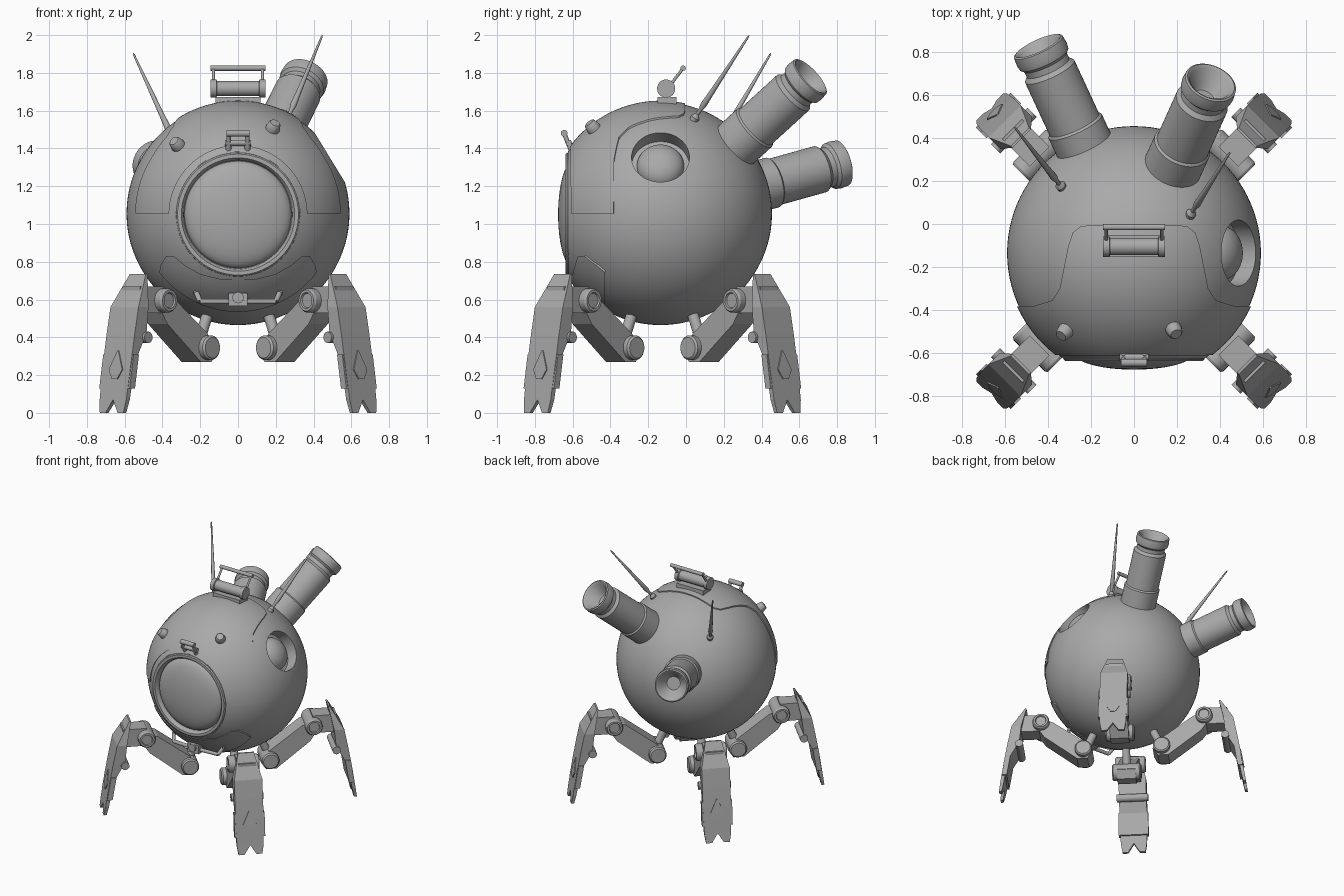
import bpy, bmesh, math
from mathutils import Vector, Matrix

if "Cube" in bpy.data.objects:
    bpy.data.objects.remove(bpy.data.objects["Cube"])

grey = bpy.data.materials.new("plain_grey")
grey.use_nodes = True
grey.diffuse_color = (0.4, 0.4, 0.4, 1)
grey.node_tree.nodes["Principled BSDF"].inputs["Base Color"].default_value = (0.4, 0.4, 0.4, 1)

CENTRE = Vector((0, -0.135, 1.055))
R = 0.59


def finish(name, bm, matrix=None, smooth=True):
    bmesh.ops.remove_doubles(bm, verts=bm.verts, dist=1e-5)
    bmesh.ops.recalc_face_normals(bm, faces=bm.faces)
    if matrix:
        bm.transform(matrix)
    me = bpy.data.meshes.new(name)
    bm.to_mesh(me)
    bm.free()
    me.materials.append(grey)
    ob = bpy.data.objects.new(name, me)
    bpy.context.collection.objects.link(ob)
    if smooth:
        shade(ob)
    return ob


def select(ob):
    bpy.ops.object.select_all(action='DESELECT')
    ob.select_set(True)
    bpy.context.view_layer.objects.active = ob


def shade(ob):
    select(ob)
    bpy.ops.object.shade_smooth_by_angle(angle=math.radians(32))


def lathe(name, profile, origin, direction, seg=40):
    """Turn (radius, height) points around an axis."""
    bm = bmesh.new()
    vs = [bm.verts.new((r, 0, h)) for r, h in profile]
    es = [bm.edges.new(p) for p in zip(vs, vs[1:])]
    bmesh.ops.spin(bm, geom=vs + es, axis=(0, 0, 1), cent=(0, 0, 0),
                   angle=math.tau, steps=seg)
    rot = Vector(direction).to_track_quat('Z', 'Y').to_matrix().to_4x4()
    return finish(name, bm, Matrix.Translation(origin) @ rot)


def rod(name, a, b, r, r2=None, seg=20):
    a, b = Vector(a), Vector(b)
    h = (b - a).length
    return lathe(name, [(0, 0), (r, 0), (r2 or r, h), (0, h)], a, b - a, seg)


def loft(name, rows):
    """Stack rectangles given as (z, x0, x1, y0, y1)."""
    bm = bmesh.new()
    rings = [[bm.verts.new(p) for p in ((a, c, z), (b, c, z), (b, d, z), (a, d, z))]
             for z, a, b, c, d in rows]
    for lo, hi in zip(rings, rings[1:]):
        for i in range(4):
            bm.faces.new((lo[i], lo[(i + 1) % 4], hi[(i + 1) % 4], hi[i]))
    bm.faces.new(rings[0])
    bm.faces.new(rings[-1])
    return finish(name, bm, smooth=False)


def box(name, x, y, z):
    return loft(name, [(z[0], *x, *y), (z[1], *x, *y)])


def prism(name, pts, plane, lo, hi):
    """Extrude a flat outline along the axis missing from the plane."""
    put = {"xy": lambda a, b, h: (a, b, h), "xz": lambda a, b, h: (a, h, b)}[plane]
    bm = bmesh.new()
    f = bm.faces.new([bm.verts.new(put(a, b, lo)) for a, b in pts])
    new = bmesh.ops.extrude_face_region(bm, geom=[f])["geom"]
    bmesh.ops.translate(bm, verts=[v for v in new if isinstance(v, bmesh.types.BMVert)],
                        vec=put(0, 0, hi - lo))
    return finish(name, bm, smooth=False)


def cut(ob, cutter, op='DIFFERENCE'):
    select(ob)
    mod = ob.modifiers.new("cut", 'BOOLEAN')
    mod.object, mod.operation, mod.solver = cutter, op, 'EXACT'
    bpy.ops.object.modifier_apply(modifier=mod.name)
    bpy.data.objects.remove(cutter)


def ball(name, radius):
    bm = bmesh.new()
    bmesh.ops.create_uvsphere(bm, u_segments=96, v_segments=64, radius=radius)
    return finish(name, bm, Matrix.Translation(CENTRE))


def mirrored(pts):
    return pts + [(-x, y) for x, y in reversed(pts)]


# Spherical body with a flat front, window well and side porthole
side = Vector((math.cos(math.radians(31.5)), 0, math.sin(math.radians(31.5))))
front = Vector((0, -1, 0))
body = ball("body", R)
cut(body, box("front_cutter", (-1, 1), (-1, -0.625), (0, 2)))
cut(body, rod("well_cutter", (0, -0.59, 1.05), (0, -0.9, 1.05), 0.3, seg=64))
cut(body, rod("porthole_cutter", CENTRE + side * 0.48, CENTRE + side * 0.8, 0.153, seg=64))
shade(body)

# Raised hood and chin panels
hood = ball("hood_panel", R + 0.008)
outline = mirrored([(0.62, -0.9), (0.62, -0.385), (0.46, -0.38), (0.38, -0.355), (0.345, -0.3),
                    (0.325, -0.2), (0.305, -0.1), (0.285, -0.04), (0.25, -0.012), (0.2, -0.005)])
cut(hood, prism("hood_outline", outline, "xy", 1.055, 1.9), 'INTERSECT')
cut(hood, rod("hood_arch", (0, 0.3, 1.05), (0, -0.9, 1.05), 0.365, seg=64))
shade(hood)
chin = ball("chin_panel", R + 0.008)
outline = mirrored([(0.3, 0.45), (0.42, 0.6), (0.425, 0.7), (0.41, 0.78), (0.38, 0.83),
                    (0.34, 0.83), (0.28, 0.78), (0.2, 0.735), (0.1, 0.71)])
cut(chin, prism("chin_outline", outline, "xz", -0.9, -0.43), 'INTERSECT')
shade(chin)

# Front window and porthole lens
lathe("window_frame", [(0.285, 0), (0.29, 0.025), (0.3, 0.037), (0.32, 0.037), (0.327, 0.03),
                       (0.33, 0)], (0, -0.6, 1.05), front, 72)
arc = [i / 12 for i in range(13)]
lathe("window_glass", [(0.283 * math.cos(t * math.pi / 2), 0.08 * math.sin(t * math.pi / 2))
                       for t in arc], (0, -0.597, 1.05), front, 72)
lathe("porthole_lens", [(0.125 * math.cos(t * math.pi / 2), 0.085 * math.sin(t * math.pi / 2))
                        for t in arc], CENTRE + side * 0.479, side, 48)

# Rear thruster tubes
tube = [(0, 0.45), (0.136, 0.45), (0.136, 0.71), (0.126, 0.72), (0.126, 1.0), (0.108, 1.02),
        (0.108, 1.05), (0.124, 1.065), (0.128, 1.09), (0.124, 1.13), (0.115, 1.135),
        (0.1, 1.125), (0.06, 1.04), (0.05, 1.03), (0, 1.03)]
lathe("upper_thruster", tube, CENTRE, (0.36, 0.8, 0.73), 48)
lathe("lower_thruster", [(r, h - 0.04) for r, h in tube], CENTRE, (-0.45, 0.97, 0.27), 48)

# Antennas
for name, a, b in (("left_antenna", (0.26, 0.04, 1.55), (0.447, 0.335, 2.0)),
                   ("right_antenna", (-0.335, 0.17, 1.43), (-0.555, 0.45, 1.905))):
    a, b = Vector(a), Vector(b)
    n = (b - a).length
    lathe(name, [(0, -0.02), (0.022, -0.01), (0.024, 0.02), (0.01, 0.04), (0.011, 0.07),
                 (0.017, 0.1), (0.014, 0.18), (0.005, n - 0.01), (0, n)], a, b - a, 16)

# Forehead knobs
for d in ((-0.33, -0.375, 0.375), (0.19, -0.365, 0.465)):
    d = Vector(d).normalized()
    lathe("knob", [(0.038, 0.57), (0.038, 0.605), (0.032, 0.635), (0.026, 0.642), (0, 0.642)],
          CENTRE, d, 20)

# Lamp on the crown, with its carrying bar
box("lamp_base", (-0.12, 0.12), (-0.15, -0.05), (1.62, 1.672))
lathe("lamp_drum", [(0, 0), (0.048, 0), (0.048, 0.03), (0.04, 0.034), (0.04, 0.256),
                    (0.048, 0.26), (0.048, 0.29), (0, 0.29)], (-0.145, -0.105, 1.717), (1, 0, 0))
rod("lamp_bar", (-0.145, -0.015, 1.825), (0.145, -0.015, 1.825), 0.014)
for x in (-0.13, 0.13):
    rod("lamp_arm", (x, -0.08, 1.74), (x, -0.015, 1.825), 0.008)

# Latch over the window
for x in (-0.05, 0.05):
    rod("latch_post", (x, -0.6, 1.38), (x, -0.625, 1.44), 0.016)
    rod("latch_arm", (x, -0.625, 1.43), (x, -0.645, 1.48), 0.012)
rod("latch_bar", (-0.06, -0.645, 1.48), (0.06, -0.645, 1.48), 0.018)
rod("latch_hinge", (-0.068, -0.62, 1.43), (0.068, -0.62, 1.43), 0.016)

# Handle under the window
box("handle_block", (-0.05, 0.05), (-0.58, -0.47), (0.565, 0.635))
rod("handle_hub", (0, -0.5, 0.61), (0, -0.595, 0.61), 0.03)
for s in (-1, 1):
    rod("handle_bar", (0, -0.55, 0.59), (s * 0.2, -0.54, 0.59), 0.014)
    rod("handle_bend", (s * 0.2, -0.54, 0.59), (s * 0.22, -0.51, 0.635), 0.014)
    rod("handle_end", (s * 0.22, -0.51, 0.635), (s * 0.21, -0.43, 0.645), 0.016)

# One leg, drawn outward along +x
W = 0.105
leg = [
    loft("shin", [(0.735, 0.738, 0.75, -0.06, 0.06), (0.56, 0.775, 0.85, -W, W),
                  (0.42, 0.79, 0.878, -W, W), (0.27, 0.875, 0.905, -W, W),
                  (0.07, 0.91, 0.936, -0.1, 0.1)]),
    loft("shin_band", [(0.31, 0.855, 0.895, -0.114, 0.114), (0.13, 0.885, 0.925, -0.114, 0.114)]),
    loft("shin_badge", [(0.33, 0.88, 0.9, -0.004, 0.004), (0.23, 0.9, 0.918, -0.05, 0.05),
                        (0.18, 0.9, 0.926, -0.02, 0.02)]),
    loft("toe", [(0.07, 0.91, 0.936, 0, 0.1), (0, 0.925, 0.947, 0.045, 0.088)]),
    loft("toe", [(0.07, 0.91, 0.936, -0.1, 0), (0, 0.925, 0.947, -0.088, -0.045)]),
    box("knee_link", (0.62, 0.8), (-0.065, 0.065), (0.53, 0.67)),
    prism("thigh", [(0.23, 0.33), (0.27, 0.27), (0.35, 0.27), (0.6, 0.47), (0.66, 0.56),
                    (0.62, 0.62), (0.54, 0.6), (0.3, 0.42)], "xz", -0.072, 0.072),
    lathe("knee", [(0, 0.01), (0.038, 0.01), (0.042, 0), (0.056, 0), (0.064, 0.012),
                   (0.064, 0.218), (0.056, 0.23), (0.042, 0.23), (0.038, 0.22), (0, 0.22)],
          (0.625, -0.115, 0.595), (0, 1, 0), 32),
    lathe("hip", [(0, 0), (0.055, 0), (0.065, 0.01), (0.065, 0.21), (0.055, 0.22), (0, 0.22)],
          (0.3, -0.11, 0.345), (0, 1, 0), 32),
    rod("hip_strut", (0.3, 0, 0.36), (0.22, 0, 0.54), 0.03),
    rod("shin_pin", (0.79, -0.12, 0.4), (0.79, 0.12, 0.4), 0.03),
]

# Four copies round the body
for i, place in enumerate(("rear_left", "rear_right", "front_right", "front_left")):
    turn = Matrix.Translation((0, -0.125, 0)) @ Matrix.Rotation(math.pi / 4 + i * math.pi / 2, 4, 'Z')
    for part in leg:
        ob = part.copy()
        ob.name = place + "_" + part.name.split(".")[0]
        ob.matrix_world = turn
        bpy.context.collection.objects.link(ob)
for part in leg:
    bpy.data.objects.remove(part)
